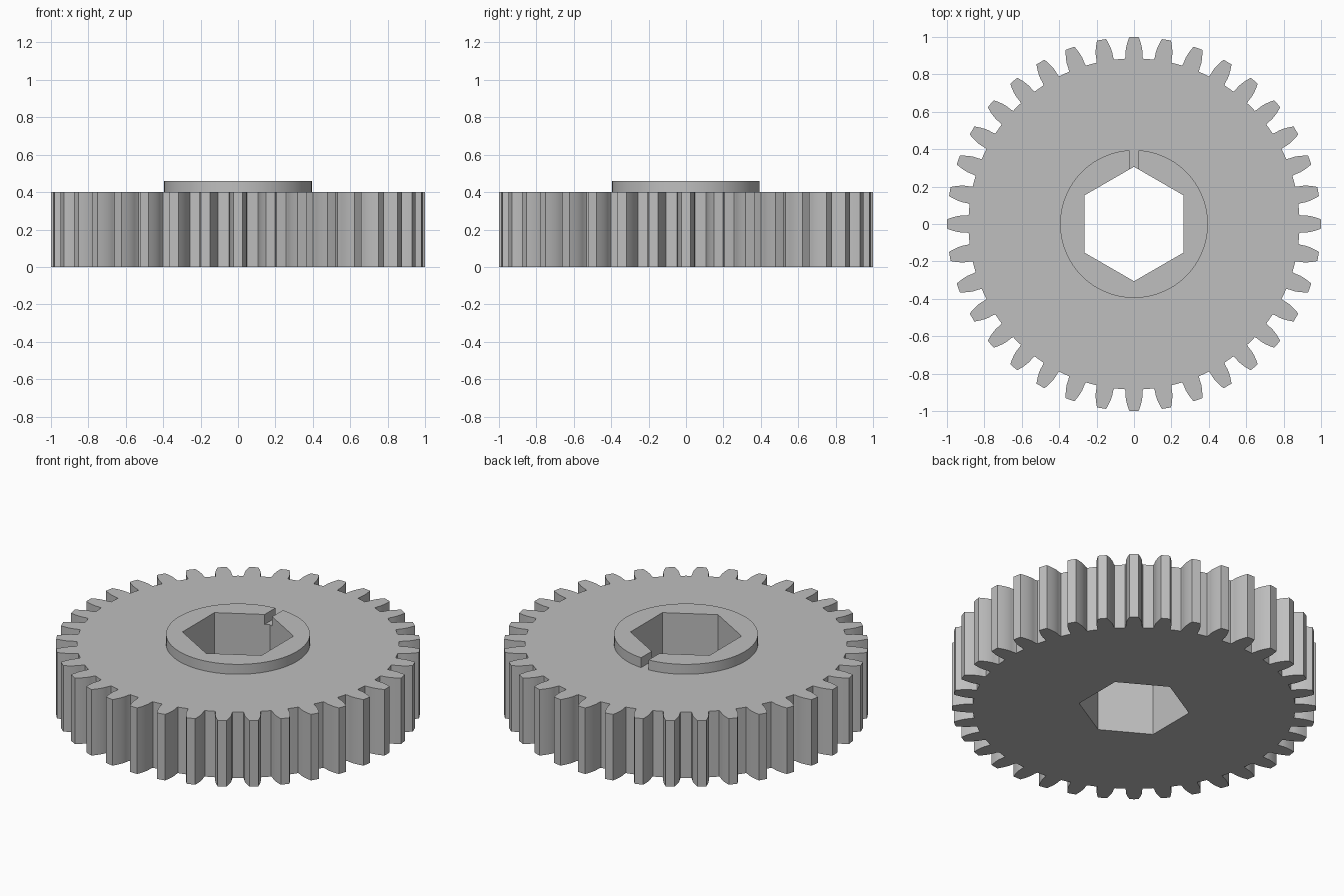
import bpy, bmesh
from math import sin, cos, tan, acos, asin, pi, radians

cube = bpy.data.objects.get("Cube")
if cube:
    bpy.data.objects.remove(cube, do_unlink=True)

TEETH = 36
TIP = 1.0
ROOT = 0.885
PITCH = TIP * TEETH / (TEETH + 2)
PRESSURE = radians(14.5)
BASE = PITCH * cos(PRESSURE)
GEAR_TOP, HUB_TOP = 0.4, 0.46
HUB_R, BORE_R, SLOT = 0.395, 0.306, 0.025

grey = bpy.data.materials.new("plain grey")
grey.use_nodes = True
colour = (0.52, 0.52, 0.52, 1)
grey.diffuse_color = colour
grey.node_tree.nodes["Principled BSDF"].inputs["Base Color"].default_value = colour


def polar(r, a):
    return (r * cos(a), r * sin(a))


def inv(a):
    return tan(a) - a


def half_angle(r):
    """Half the angular thickness of an involute tooth at radius r."""
    return pi / (2 * TEETH) + inv(PRESSURE) - inv(acos(min(1, BASE / r)))


def plate(name, loops, z0, z1):
    """Extrude a flat outline, with optional hole loops, from z0 to z1."""
    bm = bmesh.new()
    edges = []
    for loop in loops:
        vs = [bm.verts.new((x, y, z0)) for x, y in loop]
        edges += [bm.edges.new((vs[i - 1], vs[i])) for i in range(len(vs))]
    bmesh.ops.triangle_fill(bm, use_beauty=True, use_dissolve=False,
                            edges=edges, normal=(0, 0, 1))
    grown = bmesh.ops.extrude_face_region(bm, geom=bm.faces[:], use_keep_orig=True)
    top = [g for g in grown["geom"] if isinstance(g, bmesh.types.BMVert)]
    bmesh.ops.translate(bm, verts=top, vec=(0, 0, z1 - z0))
    bmesh.ops.recalc_face_normals(bm, faces=bm.faces[:])
    mesh = bpy.data.meshes.new(name)
    bm.to_mesh(mesh)
    bm.free()
    mesh.materials.append(grey)
    obj = bpy.data.objects.new(name, mesh)
    bpy.context.collection.objects.link(obj)
    bpy.ops.object.select_all(action="DESELECT")
    obj.select_set(True)
    bpy.context.view_layer.objects.active = obj
    bpy.ops.object.shade_smooth_by_angle(angle=radians(30))
    return obj


# One tooth flank from root to tip, flared slightly at the root
flank = [(ROOT, half_angle(BASE) + radians(0.3)), (0.9, half_angle(BASE) + radians(0.05))]
steps = 6
for i in range(steps + 1):
    r = BASE + (TIP - BASE) * i / steps
    flank.append((r, half_angle(r)))

# Gear body with hexagonal bore
outline = []
for t in range(TEETH):
    mid = 2 * pi * t / TEETH
    outline += [polar(r, mid - a) for r, a in flank]
    outline.append(polar(TIP, mid))
    outline += [polar(r, mid + a) for r, a in reversed(flank)]
    outline.append(polar(ROOT, mid + pi / TEETH))
hexagon = [polar(BORE_R, radians(30 + 60 * k)) for k in range(6)]
plate("gear_body", [outline, hexagon], 0, GEAR_TOP)

# Raised hub ring, split by a narrow slot at the back
gap = asin(SLOT / HUB_R)
segments = 96
ring = [polar(HUB_R, pi / 2 + gap + (2 * pi - 2 * gap) * i / segments)
        for i in range(segments + 1)]
slot_y = BORE_R - SLOT * tan(radians(30))
ring.append((SLOT, slot_y))
ring += [polar(BORE_R, radians(30 - 60 * k)) for k in range(5)]
ring.append((-SLOT, slot_y))
plate("hub_ring", [ring], GEAR_TOP, HUB_TOP)
